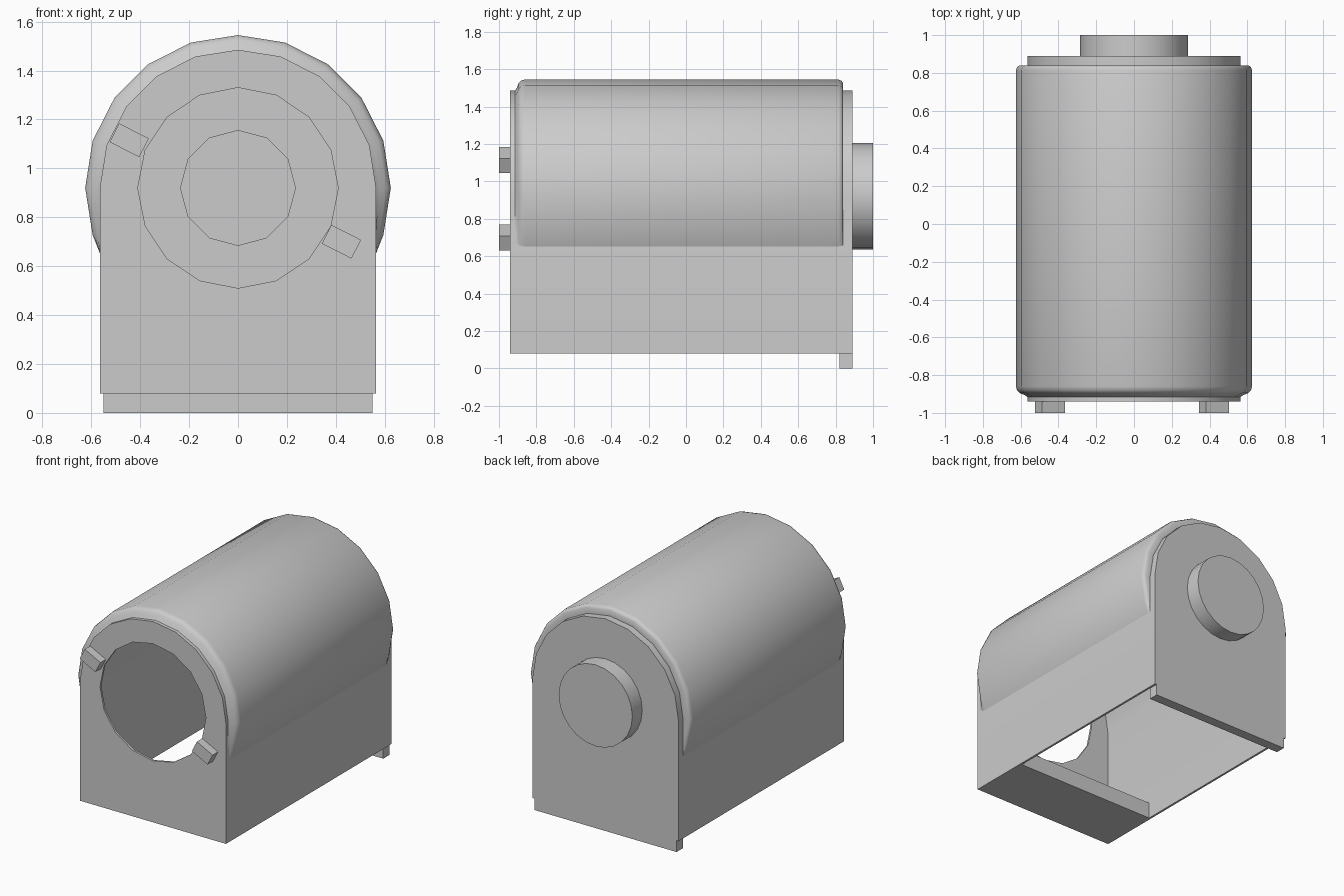
import bpy, bmesh
from math import sin, cos, pi, radians, acos

if "Cube" in bpy.data.objects:
    bpy.data.objects.remove(bpy.data.objects["Cube"])

CZ = 0.92      # height of the bore axis
R = 0.565      # arch radius / half width


def circle(r, n):
    return [(r * sin(2 * pi * i / n), CZ + r * cos(2 * pi * i / n)) for i in range(n)]


def arch(r, base, n=10):
    pts = [(r * cos(pi * i / n), CZ + r * sin(pi * i / n)) for i in range(n + 1)]
    return [(r, base)] + pts + [(-r, base)]


def finish(ob):
    bpy.ops.object.select_all(action='DESELECT')
    ob.select_set(True)
    bpy.context.view_layer.objects.active = ob
    bpy.ops.object.shade_smooth_by_angle(angle=radians(40))


def from_bmesh(name, bm):
    bmesh.ops.remove_doubles(bm, verts=bm.verts, dist=0.0005)
    bmesh.ops.recalc_face_normals(bm, faces=bm.faces)
    me = bpy.data.meshes.new(name)
    bm.to_mesh(me)
    bm.free()
    ob = bpy.data.objects.new(name, me)
    bpy.context.collection.objects.link(ob)
    finish(ob)
    return ob


def plate(name, loops, y0, y1):
    """Extrude filled outlines (x, z), with holes, from y0 to y1."""
    cu = bpy.data.curves.new(name + "_outline", 'CURVE')
    cu.dimensions = '2D'
    cu.fill_mode = 'BOTH'
    cu.extrude = (y1 - y0) / 2
    for loop in loops:
        sp = cu.splines.new('POLY')
        sp.points.add(len(loop) - 1)
        for p, (x, z) in zip(sp.points, loop):
            p.co = (x, z, 0, 1)
        sp.use_cyclic_u = True
    tmp = bpy.data.objects.new(name + "_outline", cu)
    bpy.context.collection.objects.link(tmp)
    bpy.context.view_layer.update()
    me = bpy.data.meshes.new_from_object(tmp.evaluated_get(bpy.context.evaluated_depsgraph_get()))
    bpy.data.objects.remove(tmp)
    bm = bmesh.new()
    bm.from_mesh(me)
    bpy.data.meshes.remove(me)
    for v in bm.verts:
        x, z, d = v.co
        v.co = (x, (y0 + y1) / 2 - d, z)
    return from_bmesh(name, bm)


def box(x0, x1, z0, z1):
    return [(x0, z0), (x1, z0), (x1, z1), (x0, z1)]


# Thin arched shell, open underneath
plate("housing_shell", [arch(R, 0.08) + arch(R - 0.015, 0.08)[::-1]], -0.94, 0.83)

# Front wall with round opening, and short floor behind it
plate("front_wall", [arch(R - 0.005, 0.08), circle(0.41, 16)], -0.94, -0.925)
plate("front_floor", [box(-0.55, 0.55, 0.08, 0.195)], -0.925, -0.5)

# Back wall with bottom lip and hollow hub
plate("back_wall", [arch(R, 0.08), circle(0.235, 12)], 0.83, 0.89)
plate("back_lip", [box(-0.55, 0.55, 0.0, 0.08)], 0.82, 0.89)
plate("hub_ring", [circle(0.285, 24), circle(0.235, 12)], 0.89, 0.98)
plate("hub_cap", [circle(0.285, 24)], 0.98, 1.0)

# Outer sleeve around the arch, with rounded ends
RS = 0.625
end = acos(R / RS)
angles = [-end] + [radians(18 * i) for i in range(-1, 12)] + [pi + end]
profile = [(-0.915, R), (-0.905, 0.58), (-0.895, 0.605), (-0.88, 0.62), (-0.86, RS),
           (0.815, RS), (0.832, 0.618), (0.84, 0.605), (0.84, R)]
bm = bmesh.new()
rows = []
for y, r in profile:
    row = []
    for a in angles:
        x = r * cos(a)
        if sin(a) < 0:
            x = max(abs(x), R) * (1 if x > 0 else -1)
        row.append(bm.verts.new((x, y, CZ + r * sin(a))))
    rows.append(row)
for lo, hi in zip(rows, rows[1:]):
    for i in range(len(angles) - 1):
        bm.faces.new((lo[i], lo[i + 1], hi[i + 1], hi[i]))
from_bmesh("outer_sleeve", bm)

# Two slanted pegs beside the opening
t = radians(-27)
for name, px, pz in (("peg_left", -0.445, 1.115), ("peg_right", 0.423, 0.70)):
    pts = [(px + u * cos(t) - v * sin(t), pz + u * sin(t) + v * cos(t))
           for u, v in box(-0.068, 0.068, -0.043, 0.043)]
    plate(name, [pts], -1.0, -0.94)
